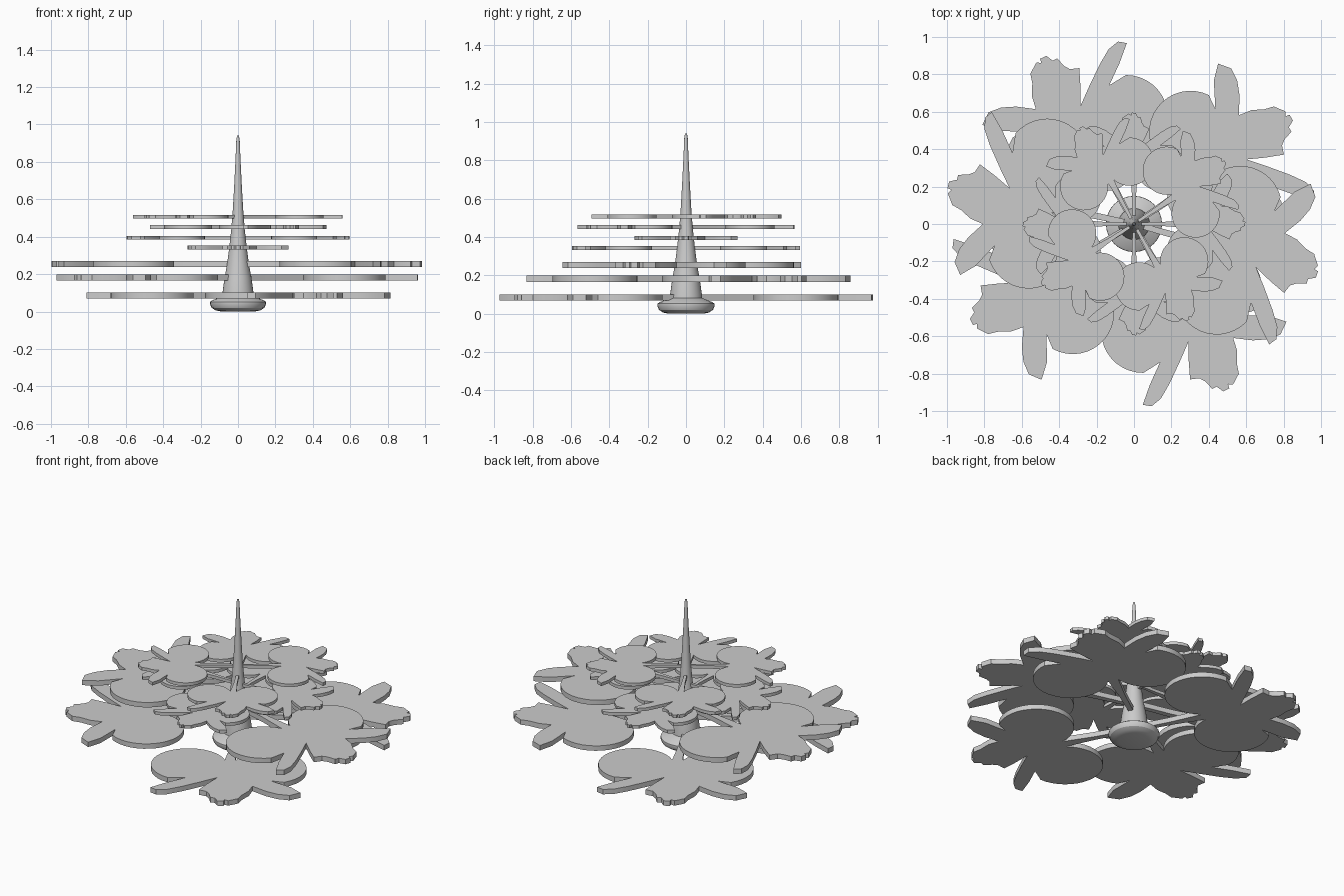
import bpy, bmesh
from math import radians, cos, sin

if "Cube" in bpy.data.objects:
    bpy.data.objects.remove(bpy.data.objects["Cube"])

def finish(bm, name):
    bmesh.ops.recalc_face_normals(bm, faces=bm.faces)
    me = bpy.data.meshes.new(name)
    bm.to_mesh(me)
    bm.free()
    ob = bpy.data.objects.new(name, me)
    bpy.context.collection.objects.link(ob)
    bpy.ops.object.select_all(action='DESELECT')
    ob.select_set(True)
    bpy.context.view_layer.objects.active = ob
    bpy.ops.object.shade_smooth_by_angle(angle=radians(30))
    return ob

def arc(cx, cy, r, a0, a1, n=22):
    out = []
    for i in range(n + 1):
        a = radians(a0 + (a1 - a0) * i / n)
        out.append((cx + r * cos(a), cy + r * sin(a)))
    return out

# Flower outline: stalk, round petal, sepal, lip, sepal, round petal
outline = (
    [(0, -.014), (.25, -.018), (.42, -.03)]
    + arc(.53, -.24, .224, 112, 332)
    + [(.722, -.24), (.80, -.345), (.877, -.432), (.907, -.394), (.895, -.33),
       (.847, -.25), (.771, -.145), (.698, -.05)]
    + [(.79, -.10), (.881, -.142), (.90, -.095), (.93, -.076), (.984, -.062),
       (.985, -.035), (1.024, -.017), (1.026, .02), (1.003, .025), (1.018, .047),
       (.981, .104), (.93, .12), (.87, .155), (.798, .17)]
    + [(.861, .257), (.895, .33), (.905, .403), (.861, .464), (.79, .40), (.712, .27)]
    + arc(.53, .24, .224, 30, 248)
    + [(.42, .03), (.25, .018), (0, .014)])

def flower(name, z, angle, scale, thick):
    bm = bmesh.new()
    c, s = cos(radians(angle)) * scale, sin(radians(angle)) * scale
    vs = [bm.verts.new((c * x - s * y, s * x + c * y, z - thick / 2)) for x, y in outline]
    f = bm.faces.new(vs)
    ext = bmesh.ops.extrude_face_region(bm, geom=[f], use_keep_orig=True)
    bmesh.ops.translate(bm, vec=(0, 0, thick),
                        verts=[v for v in ext['geom'] if isinstance(v, bmesh.types.BMVert)])
    return finish(bm, name)

# Tiers: height, two flower directions, scale, thickness
tiers = [
    (.085, (118.5, 299), .99, .032),
    (.182, (34, 211), .99, .032),
    (.254, (168, 344.5), .99, .032),
    (.343, (90, 270), .58, .020),
    (.395, (0, 180), .58, .020),
    (.452, (118.5, 299), .575, .020),
    (.507, (34, 213), .575, .020),
]
for i, (z, angles, sc, th) in enumerate(tiers):
    for j, a in enumerate(angles):
        flower(f"flower_tier{i + 1}_{j + 1}", z, a, sc, th)

def lathe(name, profile, n=32):
    bm = bmesh.new()
    rings = [[bm.verts.new((r * cos(radians(360 * k / n)), r * sin(radians(360 * k / n)), z))
              for k in range(n)] for r, z in profile]
    for a, b in zip(rings, rings[1:]):
        for k in range(n):
            bm.faces.new((a[k], a[(k + 1) % n], b[(k + 1) % n], b[k]))
    bm.faces.new(rings[0])
    bm.faces.new(rings[-1])
    return finish(bm, name)

# Rounded base and tapered spike
lathe("base", [(.09, 0), (.12, .006), (.141, .02), (.15, .04), (.149, .052),
               (.138, .06), (.10, .075), (.07, .09)])
lathe("stem", [(.085, .06), (.083, .10), (.072, .18), (.059, .25), (.047, .34),
               (.036, .44), (.028, .54), (.020, .68), (.013, .82), (.009, .92), (.005, .94)])
